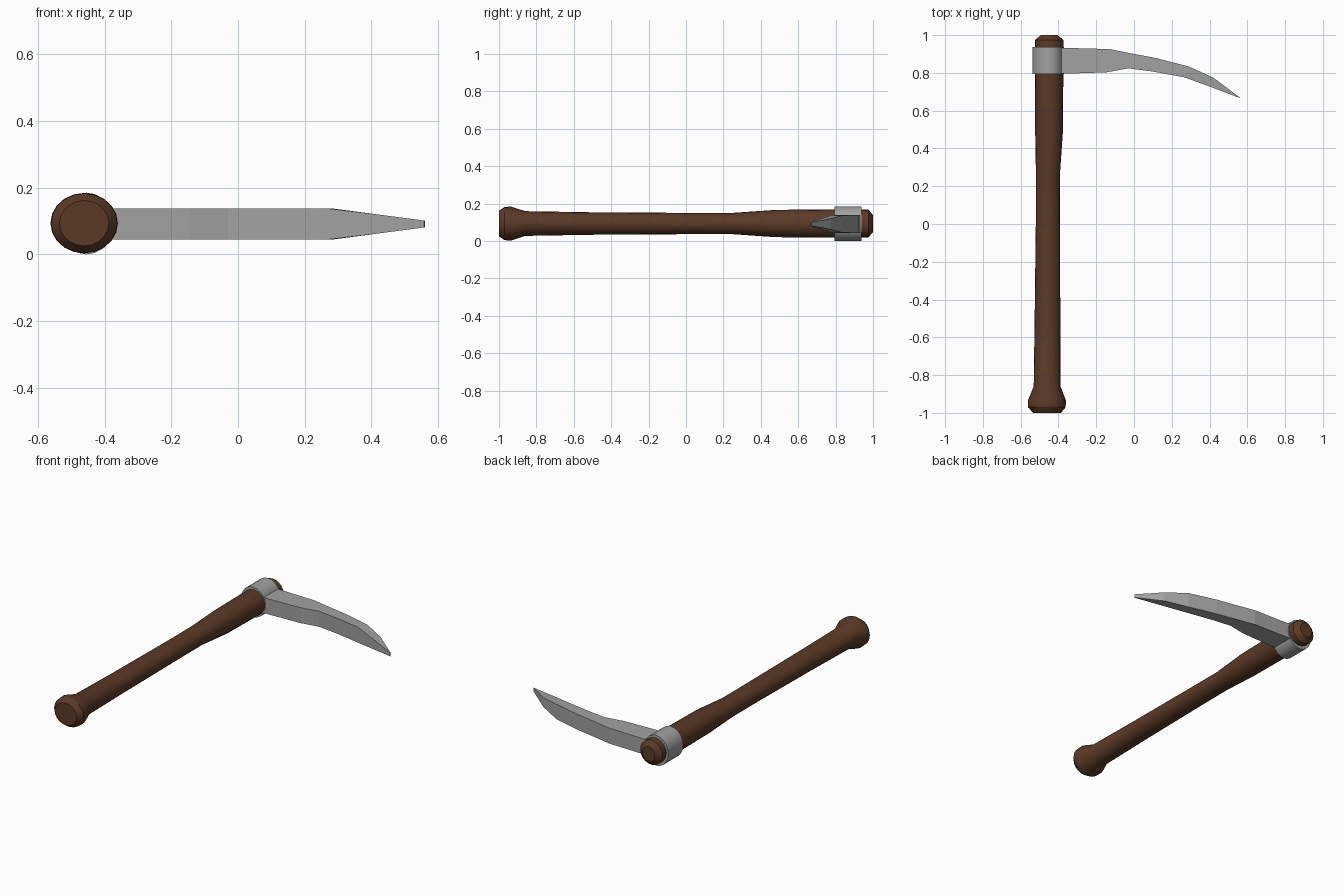
import bpy, bmesh, math

if "Cube" in bpy.data.objects:
    bpy.data.objects.remove(bpy.data.objects["Cube"])


def material(name, rgb):
    m = bpy.data.materials.new(name)
    m.diffuse_color = (*rgb, 1)
    m.use_nodes = True
    m.node_tree.nodes["Principled BSDF"].inputs["Base Color"].default_value = m.diffuse_color
    return m


wood = material("dark wood", (0.105, 0.042, 0.02))
steel = material("grey steel", (0.36, 0.36, 0.36))


def loft(name, rings, mat, smooth=True):
    """Skin a list of closed rings, cap both ends."""
    bm = bmesh.new()
    loops = [[bm.verts.new(p) for p in r] for r in rings]
    n = len(loops[0])
    for a, b in zip(loops, loops[1:]):
        for i in range(n):
            j = (i + 1) % n
            bm.faces.new((a[i], a[j], b[j], b[i]))
    bm.faces.new(loops[0])
    bm.faces.new(loops[-1])
    bmesh.ops.recalc_face_normals(bm, faces=bm.faces)
    me = bpy.data.meshes.new(name)
    bm.to_mesh(me)
    bm.free()
    me.materials.append(mat)
    ob = bpy.data.objects.new(name, me)
    bpy.context.collection.objects.link(ob)
    if smooth:
        bpy.ops.object.select_all(action='DESELECT')
        ob.select_set(True)
        bpy.context.view_layer.objects.active = ob
        bpy.ops.object.shade_smooth_by_angle(angle=math.radians(30))
    return ob


ZC = 0.0935


def oval(y, cx, rx, rz, n=20, zc=ZC):
    return [(cx + rx * math.cos(2 * math.pi * i / n), y,
             zc + rz * math.sin(2 * math.pi * i / n)) for i in range(n)]


# Handle: flared pommel at the front, slim grip, thicker head
loft("handle", [oval(*s) for s in [
    (-1.0, -0.461, 0.074, 0.068),
    (-0.97, -0.461, 0.099, 0.089),
    (-0.935, -0.461, 0.101, 0.0905),
    (-0.86, -0.460, 0.071, 0.066),
    (-0.5, -0.458, 0.068, 0.060),
    (0.0, -0.456, 0.064, 0.057),
    (0.25, -0.456, 0.063, 0.057),
    (0.48, -0.450, 0.073, 0.073),
    (0.78, -0.449, 0.075, 0.076),
    (0.975, -0.449, 0.075, 0.075),
    (1.0, -0.449, 0.043, 0.045)]], wood)

# Steel collar around the head
loft("collar", [oval(y, -0.454, 0.083, 0.0925, 20, 0.0925)
                for y in (0.793, 0.937)], steel)

# Curved blade: (x upper, y upper, x lower, y lower) stations
stations = [
    (-0.42, 0.934, -0.42, 0.795),
    (-0.35, 0.932, -0.35, 0.796),
    (-0.13, 0.926, -0.145, 0.803),
    (-0.03, 0.906, -0.03, 0.824),
    (0.115, 0.879, 0.10, 0.807),
    (0.29, 0.834, 0.265, 0.777),
    (0.42, 0.775, 0.41, 0.724),
    (0.56, 0.670, 0.558, 0.668)]


def half(x):
    return 0.047 if x < 0.28 else 0.047 - 0.037 * (x - 0.28) / 0.28


ZB = 0.091
loft("blade", [[(xu, yu, ZB + half(xu)), (xl, yl, ZB + half(xl)),
                (xl, yl, ZB - half(xl)), (xu, yu, ZB - half(xu))]
               for xu, yu, xl, yl in stations], steel, smooth=False)
